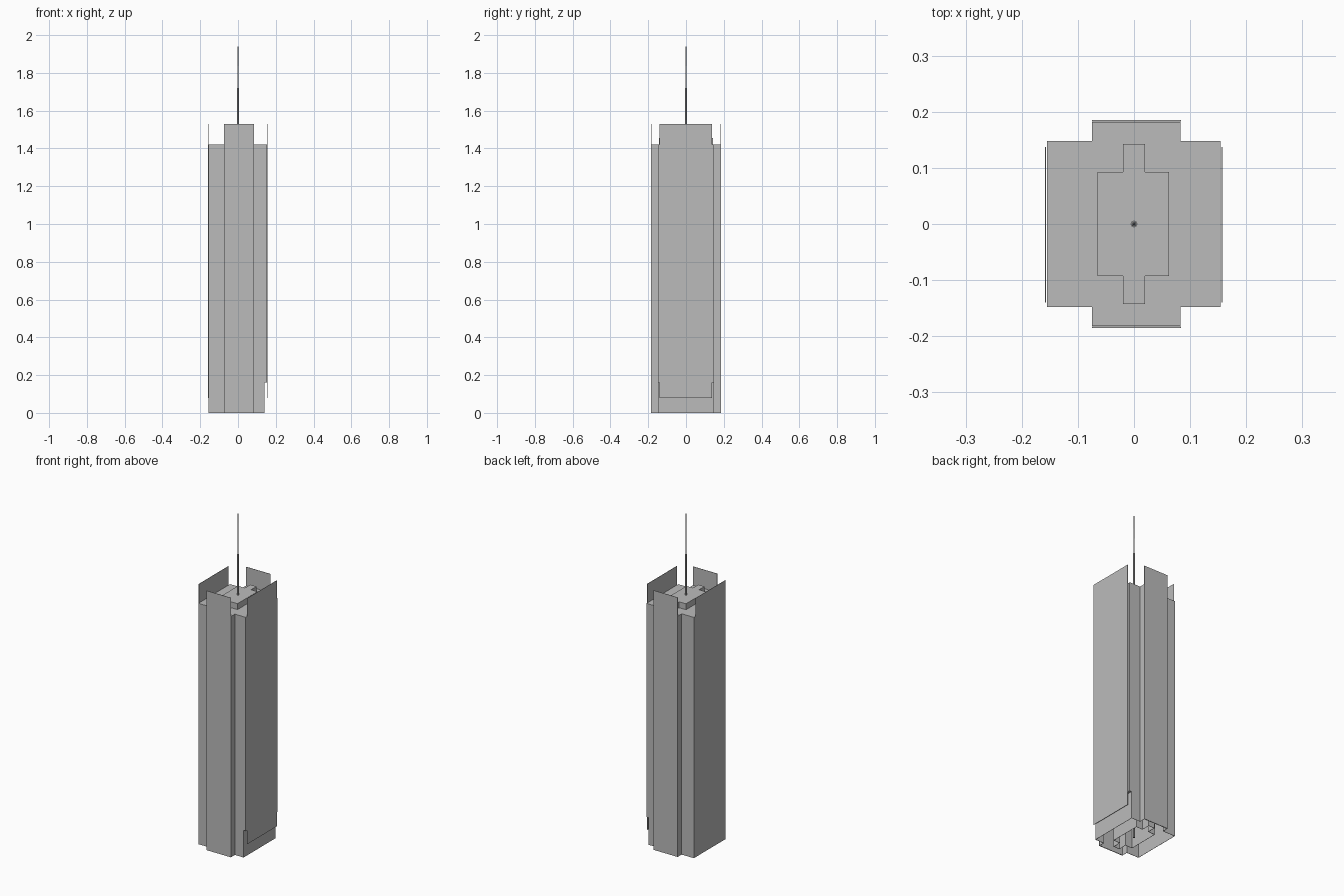
import bpy, bmesh, math

cube = bpy.data.objects.get("Cube")
if cube:
    bpy.data.objects.remove(cube, do_unlink=True)

gray = bpy.data.materials.new("concrete gray")
gray.use_nodes = True
color = (0.5, 0.5, 0.5, 1)
gray.diffuse_color = color
gray.node_tree.nodes["Principled BSDF"].inputs["Base Color"].default_value = color


def finish(name, bm):
    bmesh.ops.recalc_face_normals(bm, faces=bm.faces)
    mesh = bpy.data.meshes.new(name)
    bm.to_mesh(mesh)
    bm.free()
    mesh.materials.append(gray)
    obj = bpy.data.objects.new(name, mesh)
    bpy.context.collection.objects.link(obj)
    return obj


def box(name, x0, x1, y0, y1, z0, z1):
    bm = bmesh.new()
    bmesh.ops.create_cube(bm, size=1)
    for v in bm.verts:
        v.co = (x1 if v.co.x > 0 else x0,
                y1 if v.co.y > 0 else y0,
                z1 if v.co.z > 0 else z0)
    return finish(name, bm)


def cross_tube(name, wide, deep, lobe_wide, lobe_deep, top):
    """Hollow tower with a lobe front and back, roofed and open below."""
    (x0, x1), (a0, a1) = wide, lobe_wide
    half = [(x0, -deep), (a0, -deep), (a0, -lobe_deep),
            (a1, -lobe_deep), (a1, -deep), (x1, -deep)]
    outline = half + [(x, -y) for x, y in reversed(half)]
    bm = bmesh.new()
    low = [bm.verts.new((x, y, 0)) for x, y in outline]
    high = [bm.verts.new((x, y, top)) for x, y in outline]
    bm.faces.new(high)
    for i in range(len(low)):
        j = (i + 1) % len(low)
        bm.faces.new((low[i], low[j], high[j], high[i]))
    # A concave open shell needs its winding kept explicit
    mesh = bpy.data.meshes.new(name)
    bm.to_mesh(mesh)
    bm.free()
    mesh.materials.append(gray)
    obj = bpy.data.objects.new(name, mesh)
    bpy.context.collection.objects.link(obj)
    shell = obj.modifiers.new("wall thickness", 'SOLIDIFY')
    shell.thickness = 0.002
    shell.offset = -1
    return obj


# Tower shell and the service core rising through its roof
cross_tube("tower_body", (-0.155, 0.14), 0.148, (-0.075, 0.083), 0.182, 1.42)
cross_tube("service_core", (-0.065, 0.062), 0.093, (-0.02, 0.02), 0.143, 1.455)

# Bay overhanging the recessed entrance
box("left_bay", 0.139, 0.154, -0.148, 0.148, 0.16, 1.42)

# Tall facade screens standing above the roof
for name, y in (("front_screen", -0.185), ("back_screen", 0.183)):
    box(name, -0.075, 0.084, y, y + 0.002, 0, 1.53)
for name, x in (("right_screen", -0.159), ("left_screen", 0.156)):
    box(name, x, x + 0.002, -0.14, 0.137, 0.08, 1.53)

# Stepped mast running up through the core
mast_steps = [("mast_base", 0.006, 0.006, 0, 1.55),
              ("mast_middle", 0.0045, 0.004, 1.55, 1.72),
              ("mast_tip", 0.0025, 0.001, 1.72, 2.0)]
for name, r0, r1, z0, z1 in mast_steps:
    bm = bmesh.new()
    bmesh.ops.create_cone(bm, cap_ends=True, segments=8, radius1=r0,
                          radius2=r1, depth=z1 - z0)
    bmesh.ops.translate(bm, verts=bm.verts, vec=(0, 0, (z0 + z1) / 2))
    finish(name, bm)
